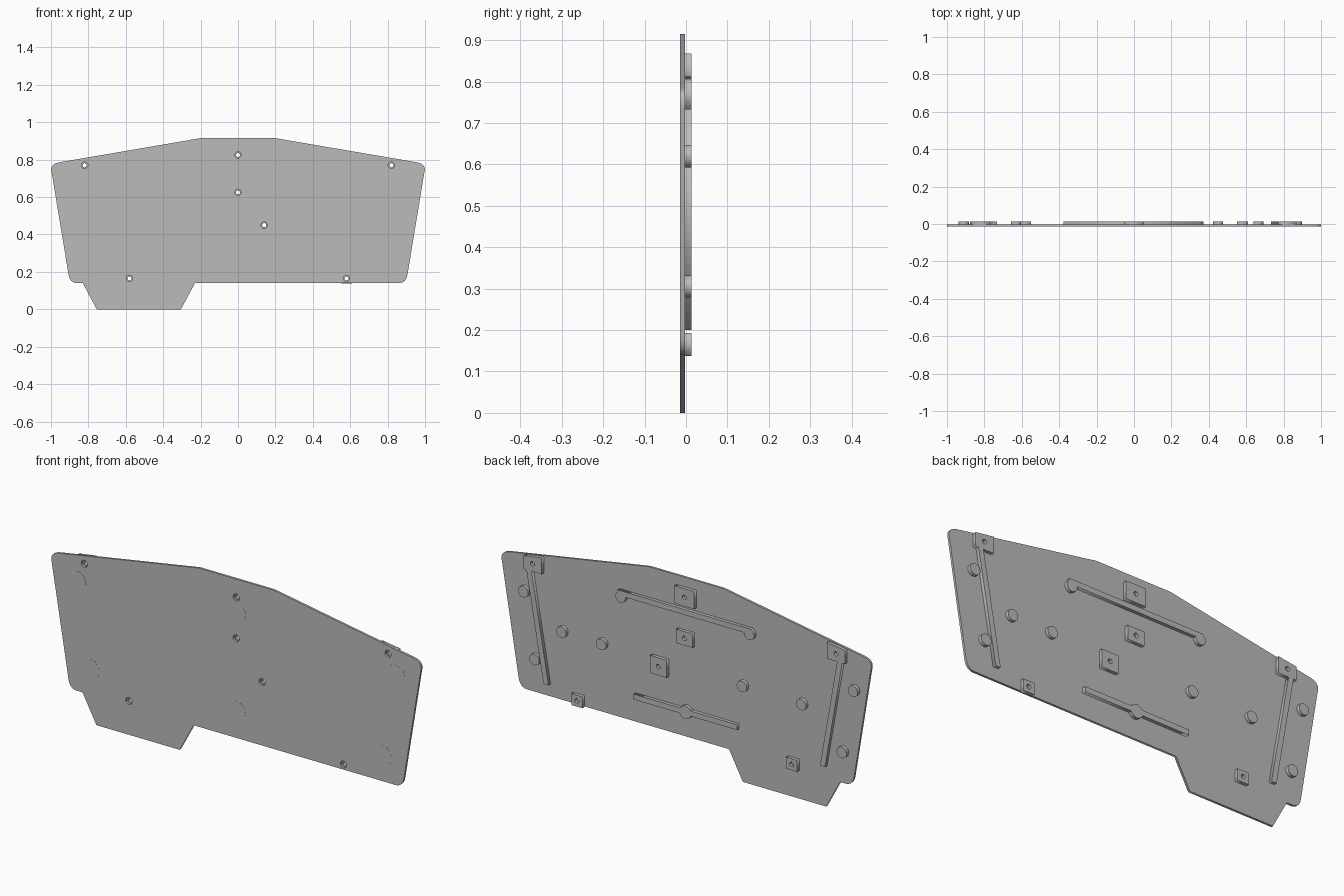
import bpy
from math import sin, cos, pi, radians
from mathutils import Matrix, Vector

cube = bpy.data.objects.get("Cube")
if cube:
    bpy.data.objects.remove(cube)

FRONT, BACK, TOP = -0.014, -0.003, 0.0135

grey = bpy.data.materials.new("plain grey")
grey.use_nodes = True
grey.diffuse_color = (0.5, 0.5, 0.5, 1)
grey.node_tree.nodes["Principled BSDF"].inputs["Base Color"].default_value = (0.5, 0.5, 0.5, 1)


def circle(cx, cz, r, n=32):
    return [(cx + r * cos(2 * pi * i / n), cz + r * sin(2 * pi * i / n)) for i in range(n)]


def rect(cx, cz, hx, hz):
    return [(cx - hx, cz - hz), (cx + hx, cz - hz), (cx + hx, cz + hz), (cx - hx, cz + hz)]


def rounded(a, c, b, n=8):
    a, b, c = Vector(a), Vector(b), Vector(c)
    return [tuple(a * (1 - t) ** 2 + c * 2 * t * (1 - t) + b * t * t)
            for t in (i / n for i in range(n + 1))]


def flip(points):
    return [(-x, z) for x, z in reversed(points)]


def slab(name, loops, y0, y1, smooth=False):
    """Filled outline (inner loops become holes) in the xz plane, thick from y0 to y1."""
    curve = bpy.data.curves.new(name, 'CURVE')
    curve.dimensions = '2D'
    curve.fill_mode = 'BOTH'
    curve.extrude = (y1 - y0) / 2
    for pts in loops:
        spline = curve.splines.new('POLY')
        spline.points.add(len(pts) - 1)
        for p, (x, z) in zip(spline.points, pts):
            p.co = (x, z, 0, 1)
        spline.use_cyclic_u = True
    obj = bpy.data.objects.new(name, curve)
    bpy.context.collection.objects.link(obj)
    bpy.ops.object.select_all(action='DESELECT')
    obj.select_set(True)
    bpy.context.view_layer.objects.active = obj
    bpy.ops.object.convert(target='MESH')
    obj = bpy.context.object
    obj.name = name
    obj.data.transform(Matrix.Translation((0, (y0 + y1) / 2, 0)) @ Matrix.Rotation(radians(90), 4, 'X'))
    obj.data.materials.clear()
    obj.data.materials.append(grey)
    if smooth:
        bpy.ops.object.shade_smooth_by_angle(angle=radians(30))
    return obj


# Main plate with rounded corners, lower tab and screw holes
half = [(0.2, 0.915)]
half += rounded((0.955, 0.786), (1.01, 0.777), (0.996, 0.73))
half += rounded((0.906, 0.185), (0.898, 0.14), (0.86, 0.14))
tab = [(-0.23, 0.14), (-0.305, 0), (-0.755, 0), (-0.83, 0.14)]
holes = [(0, 0.825), (0, 0.625), (0.14, 0.45), (0.58, 0.165),
         (-0.58, 0.165), (0.82, 0.77), (-0.82, 0.77)]
slab("plate", [half + tab + flip(half)] + [circle(x, z, 0.017) for x, z in holes], FRONT, BACK)

# Square screw bosses on the back
sizes = [(0.054, 0.043), (0.045, 0.034), (0.045, 0.043), (0.03, 0.028), (0.03, 0.028)]
for (x, z), (hx, hz) in zip(holes, sizes):
    slab("screw_boss", [rect(x, z, hx, hz), circle(x, z, 0.011, 20)], BACK, TOP)

# Corner bosses follow the sloping top edge, each with a long slanted rib
corner = [(0.77, 0.732), (0.868, 0.732), (0.868, 0.798), (0.77, 0.812)]
rib = [(0.733, 0.2), (0.76, 0.2), (0.853, 0.735), (0.826, 0.735)]
for side, mirror in (("left", lambda p: p), ("right", flip)):
    slab(side + "_corner_boss", [mirror(corner), circle(*mirror([(0.82, 0.77)])[0], 0.011, 20)], BACK, TOP)
    slab(side + "_side_rib", [mirror(rib)], BACK, TOP)

# Horizontal ribs
slab("upper_rib", [rect(0, 0.753, 0.36, 0.013)], BACK, TOP)
slab("lower_rib", [rect(-0.005, 0.267, 0.28, 0.013)], BACK, TOP)

# Round standoffs
standoffs = [(0.87, 0.62), (-0.91, 0.61), (0.81, 0.305), (-0.85, 0.295),
             (0.665, 0.477), (0.45, 0.475), (-0.31, 0.473), (-0.63, 0.47),
             (0.345, 0.735), (-0.35, 0.738), (-0.005, 0.265)]
for x, z in standoffs:
    r = 0.032 if abs(x) < 0.1 else 0.027
    slab("standoff", [circle(x, z, r)], BACK, TOP, True)

# Faint round pads on the front face
for x, z in [(0, 0.75), (0, 0.27), (0.862, 0.675), (-0.862, 0.675), (0.79, 0.265), (-0.79, 0.265)]:
    slab("front_pad", [circle(x, z, 0.05)], FRONT - 0.0005, FRONT + 0.001, True)
